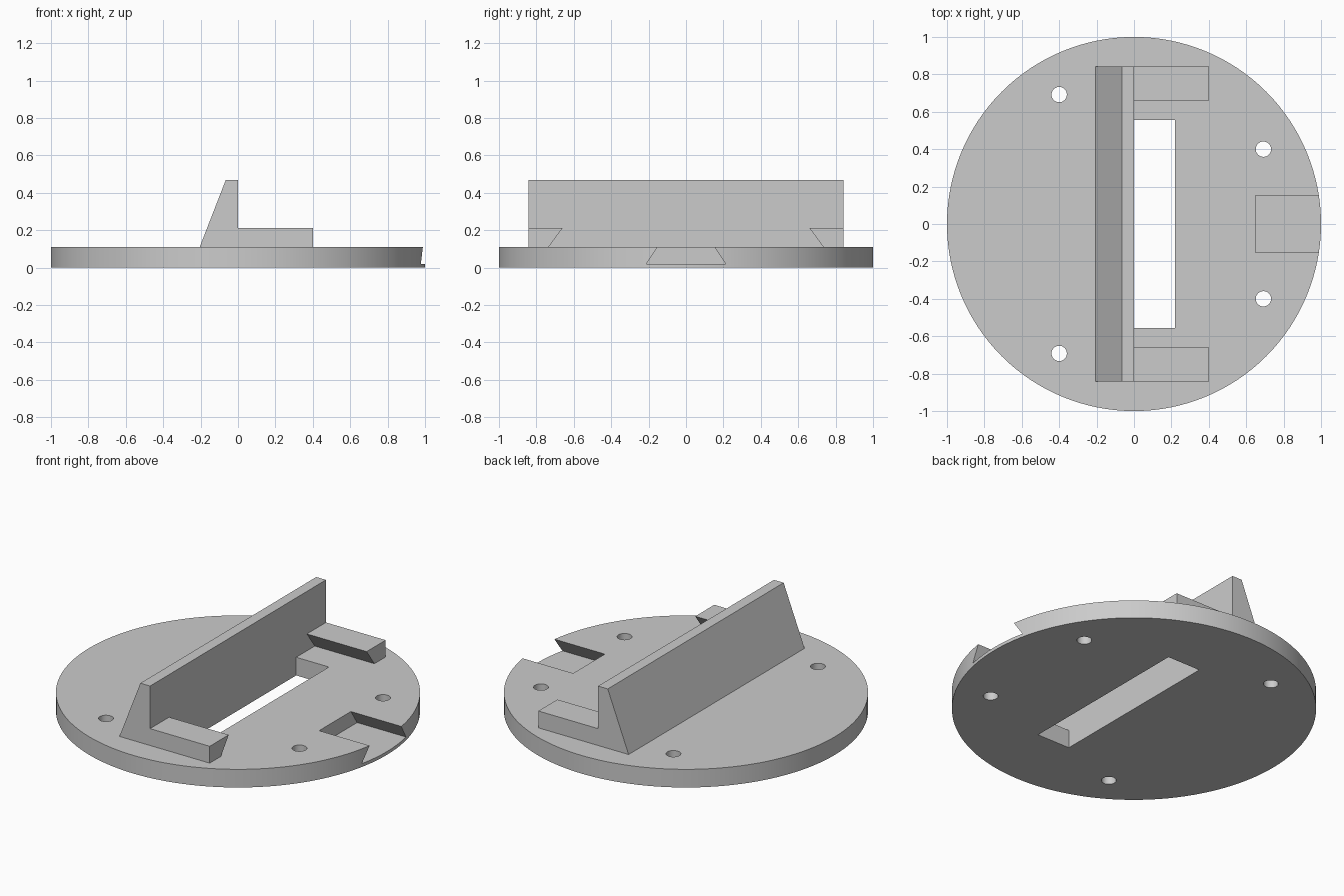
import bpy
import bmesh
from mathutils import Vector

cube = bpy.data.objects.get("Cube")
if cube:
    bpy.data.objects.remove(cube, do_unlink=True)

grey = bpy.data.materials.new("plain grey")
grey.use_nodes = True
COLOUR = (0.6, 0.6, 0.6, 1)
grey.diffuse_color = COLOUR
grey.node_tree.nodes["Principled BSDF"].inputs["Base Color"].default_value = COLOUR

PLATE_TOP = 0.11


def add_object(name, bm):
    bmesh.ops.recalc_face_normals(bm, faces=bm.faces)
    mesh = bpy.data.meshes.new(name)
    bm.to_mesh(mesh)
    bm.free()
    mesh.materials.append(grey)
    obj = bpy.data.objects.new(name, mesh)
    bpy.context.collection.objects.link(obj)
    return obj


def prism(name, points, sweep):
    """Extrude a closed outline of 3D points along the sweep vector."""
    bm = bmesh.new()
    face = bm.faces.new([bm.verts.new(p) for p in points])
    result = bmesh.ops.extrude_face_region(bm, geom=[face], use_keep_orig=True)
    verts = [v for v in result["geom"] if isinstance(v, bmesh.types.BMVert)]
    bmesh.ops.translate(bm, verts=verts, vec=Vector(sweep))
    return add_object(name, bm)


def cylinder(name, radius, bottom, top, segments, x=0, y=0):
    bm = bmesh.new()
    bmesh.ops.create_cone(bm, cap_ends=True, segments=segments, radius1=radius,
                          radius2=radius, depth=top - bottom)
    bmesh.ops.translate(bm, verts=bm.verts, vec=(x, y, (top + bottom) / 2))
    return add_object(name, bm)


def combine(target, tool, operation):
    """Apply a boolean and discard the tool object."""
    mod = target.modifiers.new(operation, "BOOLEAN")
    mod.operation = operation
    mod.solver = "EXACT"
    mod.object = tool
    select(target)
    bpy.ops.object.modifier_apply(modifier=mod.name)
    bpy.data.objects.remove(tool, do_unlink=True)


def select(obj):
    bpy.ops.object.select_all(action="DESELECT")
    obj.select_set(True)
    bpy.context.view_layer.objects.active = obj


# Round base plate
plate = cylinder("base_plate", 1, 0, PLATE_TOP, 128)

# Long through slot beside the wall
slot = [(0, -0.557, -0.1), (0.22, -0.557, -0.1), (0.22, 0.557, -0.1), (0, 0.557, -0.1)]
combine(plate, prism("slot_cutter", slot, (0, 0, 0.4)), "DIFFERENCE")

# Dovetail pocket, with its sloped sides carried past the plate top
floor, top = 0.02, 0.2
half_floor = 0.212
half_top = half_floor - (top - floor) * 0.06 / (PLATE_TOP - floor)
dovetail = [(0.65, -half_floor, floor), (0.65, half_floor, floor),
            (0.65, half_top, top), (0.65, -half_top, top)]
combine(plate, prism("dovetail_cutter", dovetail, (0.5, 0, 0)), "DIFFERENCE")

# Four screw holes
for x, y in ((-0.4, 0.692), (0.692, 0.4)):
    for side in (-1, 1):
        hole = cylinder("hole_cutter", 0.041, -0.1, 0.3, 32, x, side * y)
        combine(plate, hole, "DIFFERENCE")

# Upright wall with a sloped back
END = 0.842
wall = [(-0.205, -END, PLATE_TOP), (0, -END, PLATE_TOP),
        (0, -END, 0.47), (-0.065, -END, 0.47)]
bracket = prism("wall_with_rails", wall, (0, 2 * END, 0))

# Undercut rails joined to both ends of the wall
for side in (-1, 1):
    rail = [(-0.03, side * END, PLATE_TOP), (-0.03, side * 0.735, PLATE_TOP),
            (-0.03, side * 0.66, 0.212), (-0.03, side * END, 0.212)]
    combine(bracket, prism("rail", rail, (0.43, 0, 0)), "UNION")

# Smooth the round edges and keep the corners crisp
for obj in (plate, bracket):
    select(obj)
    bpy.ops.object.shade_smooth_by_angle(angle=0.5)
